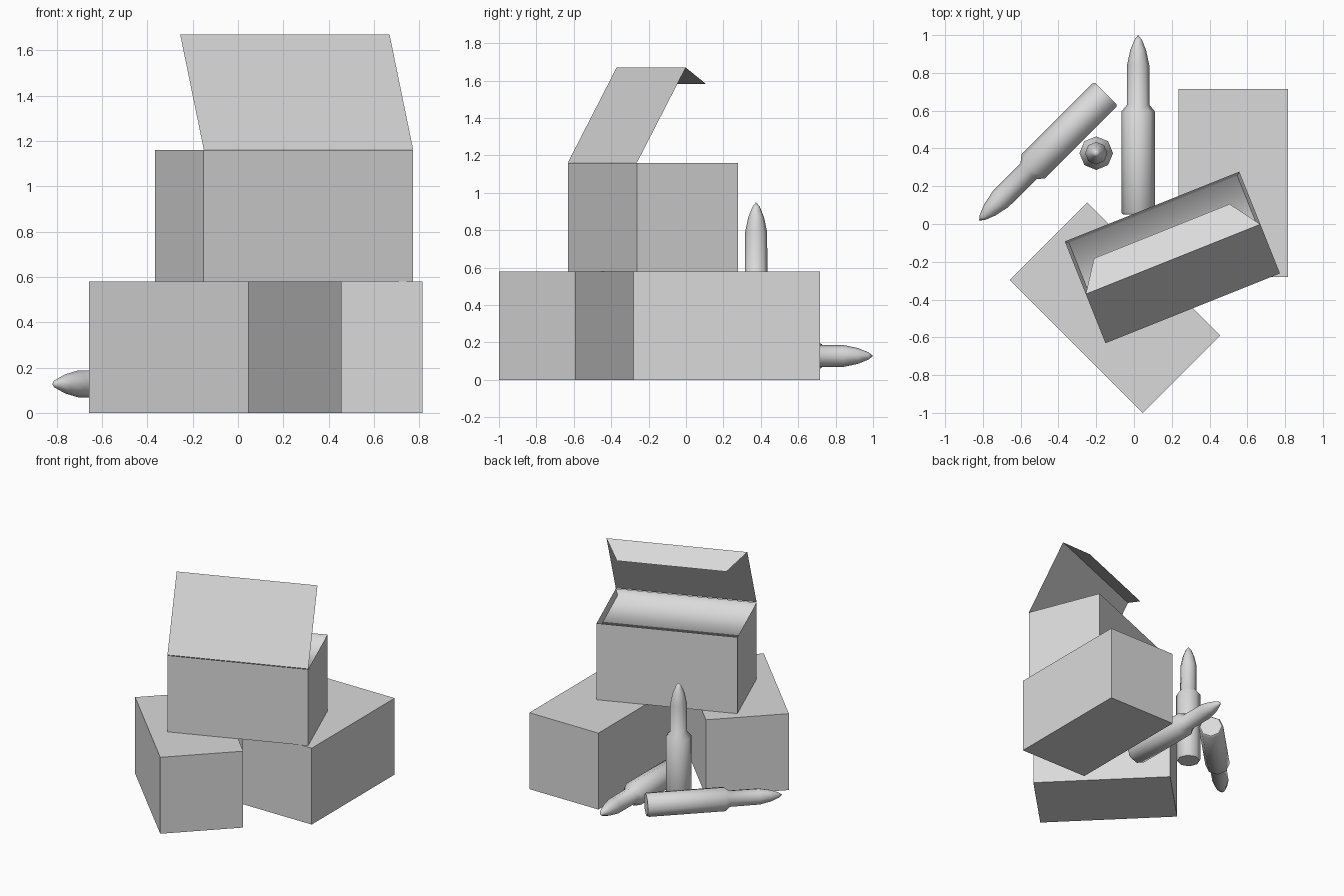
import bpy, bmesh, math
from mathutils import Matrix, Vector

if "Cube" in bpy.data.objects:
    bpy.data.objects.remove(bpy.data.objects["Cube"], do_unlink=True)

grey = bpy.data.materials.new("plain_grey")
grey.use_nodes = True
grey.diffuse_color = (0.7, 0.7, 0.7, 1)
grey.node_tree.nodes["Principled BSDF"].inputs["Base Color"].default_value = (0.7, 0.7, 0.7, 1)

LENGTH, WIDTH, HEIGHT = 0.995, 0.58, 0.58


def finish(bm, name, location, rotation):
    mesh = bpy.data.meshes.new(name)
    bm.to_mesh(mesh)
    bm.free()
    mesh.materials.append(grey)
    obj = bpy.data.objects.new(name, mesh)
    obj.location = location
    obj.rotation_euler = rotation
    bpy.context.collection.objects.link(obj)
    return obj


def block():
    """Box with its base on z = 0."""
    bm = bmesh.new()
    bmesh.ops.create_cube(bm, size=1)
    bmesh.ops.scale(bm, vec=(LENGTH, WIDTH, HEIGHT), verts=bm.verts)
    bmesh.ops.translate(bm, vec=(0, 0, HEIGHT / 2), verts=bm.verts)
    return bm


# Two closed boxes at the bottom
finish(block(), "right_box", (0.525, 0.218, 0), (0, 0, math.radians(90)))
finish(block(), "front_box", (-0.1, -0.443, 0), (0, 0, math.radians(-45)))

# Open box on top, with a shallow tray softly shaded across its width
place, turn = (0.203, -0.177, HEIGHT), (0, 0, math.radians(21.8))
bm = block()
top = max(bm.faces, key=lambda f: f.calc_center_median().z)
rim = list(top.edges)
walls = bmesh.ops.inset_region(bm, faces=[top], thickness=0.025, depth=-0.04)["faces"]
for face in [top] + [f for f in walls if abs(f.normal.x) < 0.5]:
    face.smooth = True
for edge in rim:
    edge.smooth = False
finish(bm, "open_box", place, turn)

# Lid sheet hinged on the front edge, with a tapered tuck flap
bm = bmesh.new()
half = LENGTH / 2
rows = [(half, -WIDTH / 2, HEIGHT + 0.003),
        (half, -WIDTH / 2 + 0.28, HEIGHT + 0.51),
        (half - 0.111, -WIDTH / 2 + 0.44, HEIGHT + 0.423)]
pairs = [[bm.verts.new((s * x, y, z)) for s in (-1, 1)] for x, y, z in rows]
for (a, b), (c, d) in zip(pairs, pairs[1:]):
    bm.faces.new((a, b, d, c))
finish(bm, "open_lid", place, turn)

# Eight-sided cartridge: (distance from base, radius)
PROFILE = [(0, 0.08), (0.012, 0.089), (0.545, 0.089), (0.58, 0.06),
           (0.79, 0.059), (0.87, 0.042), (0.925, 0.02), (0.95, 0)]


def cartridge(name, base, direction):
    bm = bmesh.new()
    rings = []
    for z, r in PROFILE[:-1]:
        rings.append([bm.verts.new((r * math.cos(i * math.tau / 8), r * math.sin(i * math.tau / 8), z))
                      for i in range(8)])
    tip = bm.verts.new((0, 0, PROFILE[-1][0]))
    bm.faces.new(reversed(rings[0]))
    for i in range(8):
        j = (i + 1) % 8
        for low, high in zip(rings, rings[1:]):
            bm.faces.new((low[i], low[j], high[j], high[i]))
        bm.faces.new((rings[-1][i], rings[-1][j], tip))
    for face in bm.faces:
        face.smooth = len(face.verts) < 5
    for edge in bm.edges:
        if any(len(f.verts) == 8 for f in edge.link_faces):
            edge.smooth = False
    finish(bm, name, base, Vector(direction).to_track_quat("Z", "Y").to_euler())


cartridge("standing_cartridge", (-0.2, 0.375, 0), (0, 0, 1))
cartridge("straight_lying_cartridge", (0.022, 0.05, 0.128), (0, 1, 0))
cartridge("angled_lying_cartridge", (-0.148, 0.69, 0.128), (-1, -1, 0))
